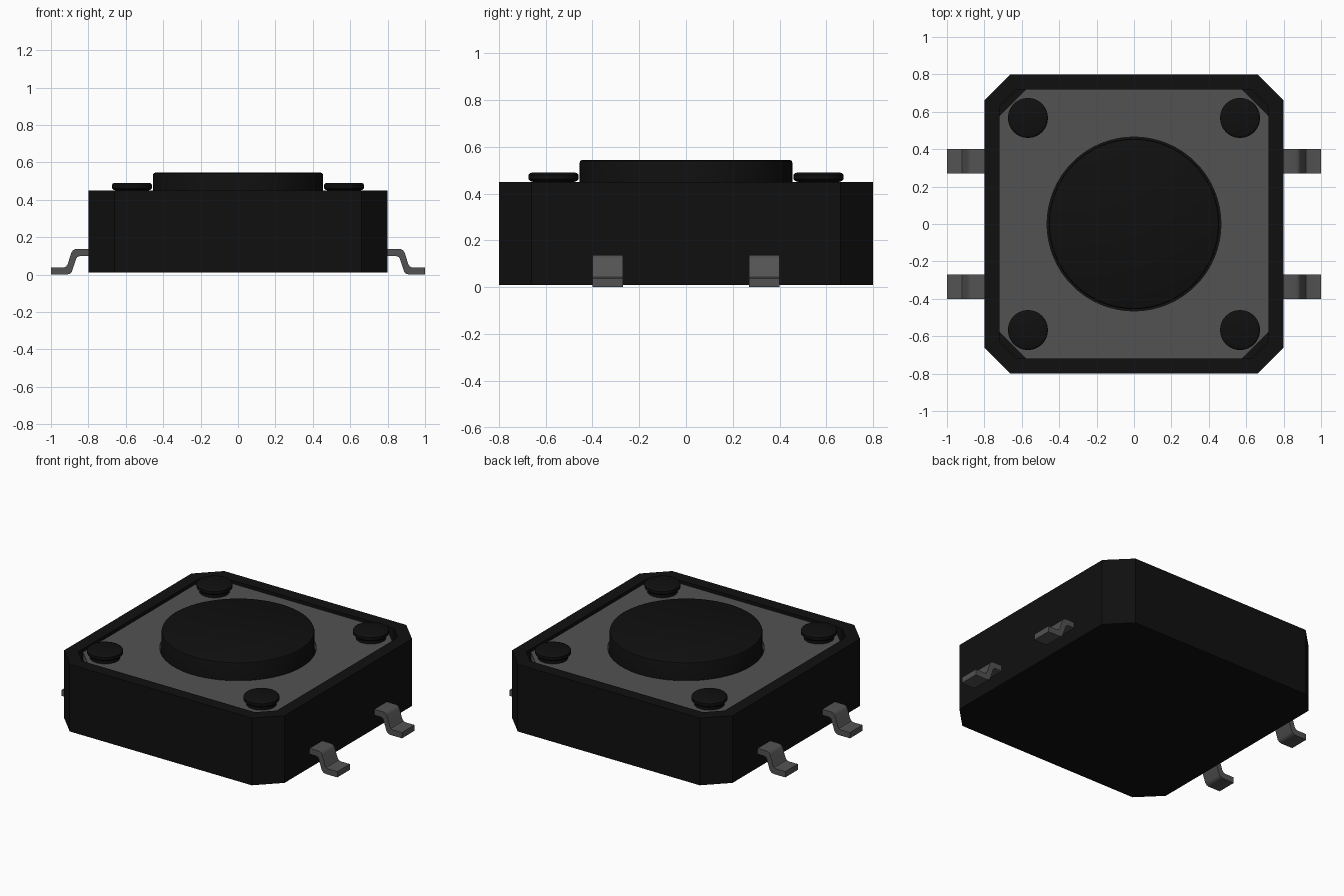
import bpy, bmesh, math
from mathutils import Matrix, Vector

cube = bpy.data.objects.get("Cube")
if cube:
    bpy.data.objects.remove(cube, do_unlink=True)


def material(name, value):
    mat = bpy.data.materials.new(name)
    mat.use_nodes = True
    color = (value, value, value, 1)
    mat.diffuse_color = color
    mat.node_tree.nodes["Principled BSDF"].inputs["Base Color"].default_value = color
    return mat


BLACK = material("black plastic", 0.005)
GREY = material("grey metal", 0.085)


def finish(name, bm, mat, smooth=False):
    bmesh.ops.recalc_face_normals(bm, faces=bm.faces)
    mesh = bpy.data.meshes.new(name)
    bm.to_mesh(mesh)
    bm.free()
    mesh.materials.append(mat)
    obj = bpy.data.objects.new(name, mesh)
    bpy.context.collection.objects.link(obj)
    if smooth:
        bpy.ops.object.select_all(action='DESELECT')
        obj.select_set(True)
        bpy.context.view_layer.objects.active = obj
        bpy.ops.object.shade_smooth_by_angle(angle=math.radians(35))
    return obj


def octagon(half, cut):
    """Square outline with cut corners."""
    return [(half, -cut), (half, cut), (cut, half), (-cut, half),
            (-half, cut), (-half, -cut), (-cut, -half), (cut, -half)]


def loop(bm, points, z):
    verts = [bm.verts.new((x, y, z)) for x, y in points]
    return [bm.edges.new((a, b)) for a, b in zip(verts, verts[1:] + verts[:1])]


def extrude(bm, faces, offset):
    geom = bmesh.ops.extrude_face_region(bm, geom=faces)["geom"]
    verts = [g for g in geom if isinstance(g, bmesh.types.BMVert)]
    bmesh.ops.translate(bm, verts=verts, vec=Vector(offset))
    return [g for g in geom if isinstance(g, bmesh.types.BMFace)]


def lathe(name, profile, x, y, mat, steps):
    """Revolve an (r, z) profile that starts and ends on the axis."""
    bm = bmesh.new()
    verts = [bm.verts.new((r, 0, z)) for r, z in profile]
    edges = [bm.edges.new(pair) for pair in zip(verts, verts[1:])]
    bmesh.ops.spin(bm, geom=verts + edges, cent=(0, 0, 0), axis=(0, 0, 1),
                   angle=math.tau, steps=steps, use_merge=True)
    bmesh.ops.remove_doubles(bm, verts=bm.verts, dist=1e-5)
    bmesh.ops.translate(bm, verts=bm.verts, vec=(x, y, 0))
    return finish(name, bm, mat, smooth=True)


# Housing: cut-corner block with a shallow well in its top
bm = bmesh.new()
base = bm.faces.new([bm.verts.new((x, y, 0.01)) for x, y in octagon(0.8, 0.66)])
top = extrude(bm, [base], (0, 0, 0.44))
bmesh.ops.inset_region(bm, faces=top, thickness=0.08, use_even_offset=True)
extrude(bm, top, (0, 0, -0.08))
bmesh.ops.delete(bm, geom=top, context='FACES')
if not any(f.calc_center_median().z < 0.02 for f in bm.faces):
    bmesh.ops.holes_fill(bm, edges=[e for e in bm.edges if e.is_boundary], sides=8)
finish("housing", bm, BLACK)

# Cover plate with a round hole for the button
bm = bmesh.new()
hole = [(0.465 * math.cos(i * math.tau / 64), 0.465 * math.sin(i * math.tau / 64))
        for i in range(64)]
edges = loop(bm, octagon(0.718, 0.58), 0.38) + loop(bm, hole, 0.38)
bmesh.ops.triangle_fill(bm, edges=edges, use_beauty=True)
extrude(bm, list(bm.faces), (0, 0, 0.05))
finish("cover_plate", bm, GREY)

# Push button with a softened rim
lathe("button", [(0, 0.36), (0.455, 0.36), (0.455, 0.533), (0.452, 0.541),
                 (0.444, 0.545), (0, 0.545)], 0, 0, BLACK, 64)

# Corner rivets: rounded heads on narrower stems
for sx, side in ((-1, "right"), (1, "left")):
    for sy, end in ((-1, "front"), (1, "back")):
        lathe(f"rivet_{end}_{side}",
              [(0, 0.42), (0.09, 0.42), (0.09, 0.452), (0.1, 0.454), (0.107, 0.462),
               (0.107, 0.48), (0.102, 0.487), (0.094, 0.49), (0, 0.49)],
              sx * 0.567, sy * 0.567, BLACK, 32)

# Bent contact legs
LEG = [(0.76, 0.137), (0.866, 0.137), (0.88, 0.132), (0.89, 0.12), (0.911, 0.055),
       (0.919, 0.043), (0.932, 0.038), (1.0, 0.038), (1.0, 0.0), (0.915, 0.0),
       (0.9, 0.004), (0.888, 0.016), (0.865, 0.085), (0.858, 0.095), (0.845, 0.099),
       (0.76, 0.099)]
for sx, side in ((-1, "right"), (1, "left")):
    for sy, end in ((-1, "front"), (1, "back")):
        bm = bmesh.new()
        y = sy * 0.335 - 0.065
        face = bm.faces.new([bm.verts.new((sx * px, y, pz)) for px, pz in LEG])
        extrude(bm, [face], (0, 0.13, 0))
        finish(f"leg_{end}_{side}", bm, GREY, smooth=True)
